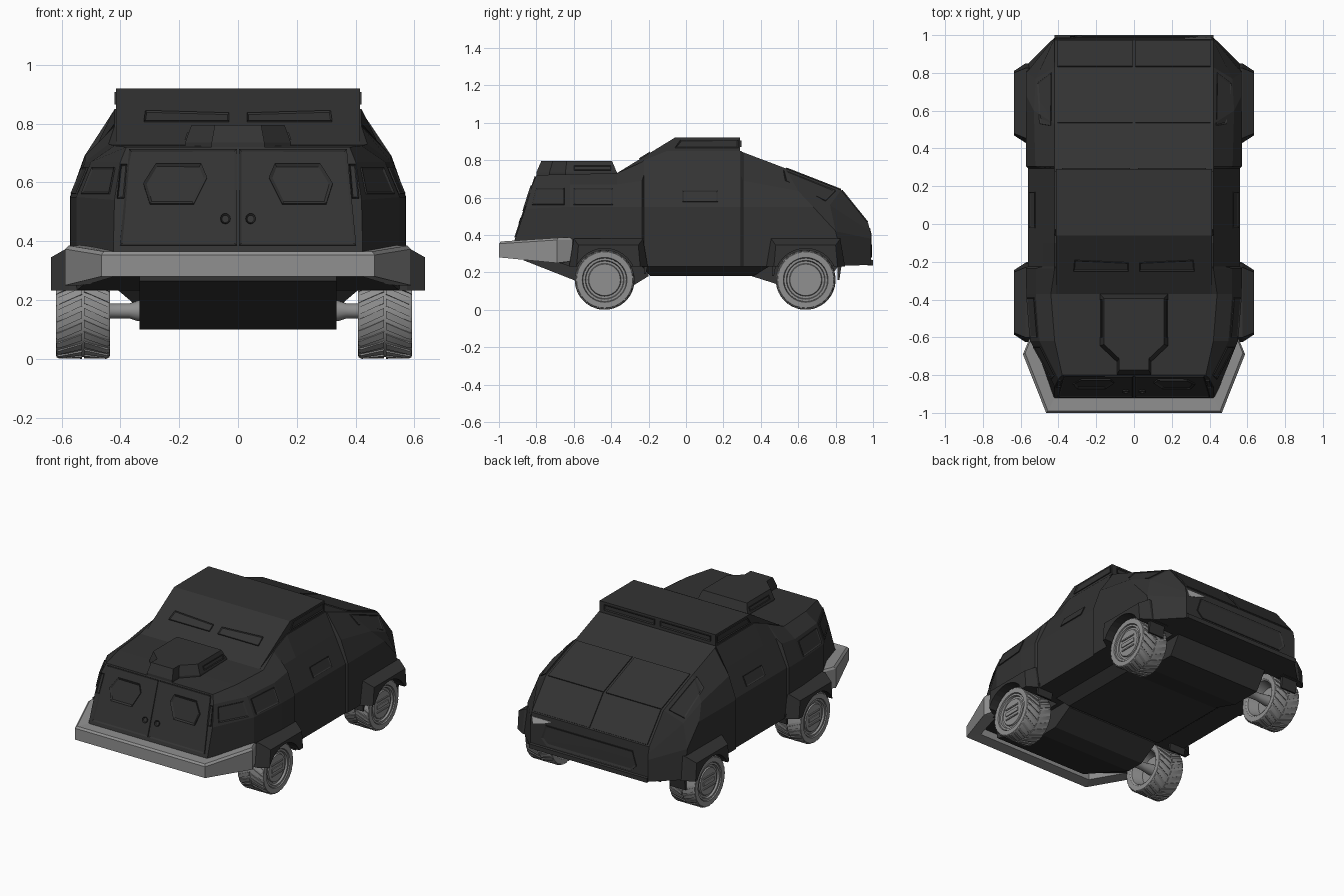
import bpy, bmesh, math
from mathutils import Vector
from mathutils.bvhtree import BVHTree

cube = bpy.data.objects.get("Cube")
if cube:
    bpy.data.objects.remove(cube, do_unlink=True)


def material(name, value):
    mat = bpy.data.materials.new(name)
    mat.use_nodes = True
    colour = (value, value, value, 1)
    mat.diffuse_color = colour
    mat.node_tree.nodes["Principled BSDF"].inputs["Base Color"].default_value = colour
    return mat


ARMOUR = material("charcoal armour", .033)
STEEL = material("steel grey", .28)
LAMP = material("lamp pale grey", .45)


def loft(bm, rings):
    """Skin a list of closed rings and cap both ends."""
    rows = [[bm.verts.new(p) for p in ring] for ring in rings]
    count = len(rows[0])
    for low, high in zip(rows, rows[1:]):
        for i in range(count):
            j = (i + 1) % count
            bm.faces.new((low[i], low[j], high[j], high[i]))
    bm.faces.new(rows[0][::-1])
    bm.faces.new(rows[-1])


def finish(bm, name, mat, smooth=False):
    bmesh.ops.recalc_face_normals(bm, faces=bm.faces)
    mesh = bpy.data.meshes.new(name)
    bm.to_mesh(mesh)
    bm.free()
    mesh.materials.append(mat)
    obj = bpy.data.objects.new(name, mesh)
    bpy.context.collection.objects.link(obj)
    if smooth:
        bpy.ops.object.select_all(action='DESELECT')
        obj.select_set(True)
        bpy.context.view_layer.objects.active = obj
        bpy.ops.object.shade_smooth_by_angle(angle=math.radians(30))
    return obj


def flip(ring):
    return [(-x, y, z) for x, y, z in ring]


def circle(x, y, z, r, n=32):
    return [(x, y + r * math.cos(math.tau * i / n), z + r * math.sin(math.tau * i / n))
            for i in range(n)]


trees = []

# Hull: half sections running sill, belt, shoulder, roof edge
def section(y, sill, shoulder, roof):
    return [(sill, y, .232), (sill, y, .55), (shoulder[0], y, shoulder[1]), (roof[0], y, roof[1])]


door = (.483, .72)
stations = [
    [(.425, -.93, .33), (.42, -.86, .54), (.4, -.82, .67), (.38, -.8, .72)],
    section(-.62, .55, (.5, .67), (.42, .725)),
    section(-.37, .57, (.52, .67), (.44, .73)),
    section(-.235, .572, (.52, .69), (.42, .79)),
    section(-.225, .562, door, (.42, .8)),
    section(-.1, .562, door, (.42, .85)),
    section(.295, .562, door, (.42, .848)),
    section(.305, .572, (.522, .69), (.42, .842)),
    [(.57, .68, .232), (.57, .68, .55), (.53, .6, .635), (.42, .53, .757)],
    [(.57, .84, .235), (.57, .8, .42), (.52, .77, .56), (.42, .83, .64)],
    [(.42, .988, .24), (.42, .988, .38), (.42, .985, .42), (.42, .975, .46)]]
bm = bmesh.new()
loft(bm, [half + flip(half)[::-1] for half in stations])
trees.append(BVHTree.FromBMesh(bm))
hull = finish(bm, "hull", ARMOUR)


def prism(name, profile, width):
    bm = bmesh.new()
    loft(bm, [[(x, y, z) for y, z in profile] for x in (-width, width)])
    trees.append(BVHTree.FromBMesh(bm))
    return finish(bm, name, ARMOUR)


# Raised cabin roof with sloping windscreen
prism("cabin_roof", [(-.37, .7), (-.37, .73), (-.06, .92), (.29, .92), (.29, .75)], .414)

# Underside and rear sill
prism("front_skid_plate", [(-.87, .33), (-.87, .265), (-.45, .1), (-.33, .1), (-.2, .18), (-.2, .26)], .335)
prism("rear_axle_housing", [(.35, .25), (.35, .18), (.54, .12), (.74, .12), (.83, .26)], .335)
prism("rear_sill", [(.97, .237), (1, .237), (1, .265), (.97, .275)], .42)
bm = bmesh.new()
loft(bm, [[(x, a, z), (x, b, z), (-x, b, z), (-x, a, z)]
          for x, a, b, z in ((.41, -.24, .45, .235), (.345, -.19, .36, .18))])
finish(bm, "belly_plate", ARMOUR)

# Fenders
bm = bmesh.new()
for y in (-.415, .64):
    half = [[(x, y - low, .232), (x, y - high, top), (x, y + high, top), (x, y + low, .232)]
            for x, low, high, top in ((.45, .21, .185, .38), (.575, .21, .185, .38), (.636, .17, .16, .345))]
    loft(bm, half)
    loft(bm, [flip(r) for r in half])
fenders = finish(bm, "fenders", ARMOUR)

# Wheel wells cut from hull and fenders
WHEEL_Y, WHEEL_Z = (-.435, .64), .16
bm = bmesh.new()
for y in WHEEL_Y:
    for s in (-1, 1):
        loft(bm, [circle(s * x, y, WHEEL_Z, .168) for x in (.36, .75)])
cutter = finish(bm, "wheel_well_cutter", ARMOUR)
cutter.hide_render = True
for obj in (hull, fenders):
    mod = obj.modifiers.new("wells", 'BOOLEAN')
    mod.operation, mod.solver, mod.object = 'DIFFERENCE', 'EXACT', cutter
    bpy.context.view_layer.objects.active = obj
    bpy.ops.object.modifier_apply(modifier=mod.name)
bpy.data.objects.remove(cutter, do_unlink=True)

# Wrap-around front bumper
bm = bmesh.new()
half = [[(ox, oy, low), (ox, oy, high - .012), (ox * .98, oy * .99, high), (ix, iy, high), (ix, iy, low)]
        for ox, oy, ix, iy, low, high in ((.555, -.61, .52, -.61, .26, .385),
                                          (.588, -.69, .52, -.65, .25, .385),
                                          (.465, -1, .42, -.92, .28, .365))]
loft(bm, half + [flip(r) for r in half[::-1]])
finish(bm, "front_bumper", STEEL)

# Roof hatch on the nose
outline = [(.18, -.37), (.18, -.645), (.09, -.73), (.09, -.8)]
outline += [(-x, y) for x, y in outline[::-1]]
bm = bmesh.new()
loft(bm, [[(x * k, -.58 + (y + .58) * k, z) for x, y in outline]
          for k, z in ((1, .7), (1, .735), (.88, .795))])
trees.append(BVHTree.FromBMesh(bm))
finish(bm, "roof_hatch", ARMOUR)


def cast(view, a, b, s):
    start, way = {"front": ((a * s, -3, b), (0, 1, 0)), "rear": ((a * s, 3, b), (0, -1, 0)),
                  "top": ((a * s, b, 3), (0, 0, -1)), "side": ((3 * s, a, b), (-s, 0, 0))}[view]
    hits = [t.ray_cast(Vector(start), Vector(way)) for t in trees]
    return min((h for h in hits if h[0]), key=lambda h: h[3])[0], Vector(way)


def panel(name, view, points, rim=.01, rise=.006, mat=ARMOUR, sides=(1, -1)):
    """Thin plate laid on the bodywork; a rim gives it a sunken middle."""
    bm = bmesh.new()
    for s in sides:
        hits = [cast(view, a, b, s) for a, b in points]
        spots, way = [h[0] for h in hits], hits[0][1]
        face = bm.faces.new([bm.verts.new(p) for p in spots])
        face.normal_update()
        if face.normal.dot(way) > 0:
            face.normal_flip()
            face.normal_update()
        out = face.normal.copy()
        new = bmesh.ops.extrude_discrete_faces(bm, faces=[face])["faces"][0]
        bmesh.ops.translate(bm, verts=new.verts, vec=out * rise)
        new.normal_update()
        if rim:
            bmesh.ops.inset_individual(bm, faces=[new], thickness=rim, depth=-rise * .8)
    mesh = bpy.data.meshes.new(name)
    bm.to_mesh(mesh)
    bm.free()
    mesh.materials.append(mat)
    bpy.context.collection.objects.link(bpy.data.objects.new(name, mesh))


def box(a, b, c, d):
    return [(a, c), (b, c), (b, d), (a, d)]


# Nose doors, their windows and knobs
panel("front_doors", "front", [(.004, .385), (.402, .385), (.37, .712), (.004, .712)], .012)
panel("front_door_windows", "front",
      [(.15, .525), (.3, .525), (.322, .595), (.28, .662), (.125, .662), (.105, .615)], .012, .009)
panel("front_pillar_slots", "front", [(.387, .545), (.412, .545), (.4, .66), (.378, .66)], .006, .009)
panel("door_knobs", "front", [(.043 + .017 * math.cos(i * math.pi / 6), .475 + .017 * math.sin(i * math.pi / 6))
                              for i in range(12)], .005, .0095)

# Windscreen, side and roof openings
panel("windscreen_slits", "front", [(.03, .805), (.32, .805), (.315, .84), (.03, .832)], .007)
panel("front_side_windows", "side", [(-.82, .56), (-.65, .56), (-.65, .65), (-.8, .65)])
panel("mid_side_windows", "side", box(-.6, -.39, .56, .65))
panel("door_slits", "side", box(-.02, .17, .575, .635))
panel("cabin_side_vents", "side", [(-.06, .865), (.28, .865), (.28, .908), (-.03, .908)], .009)
panel("cabin_rear_vents", "rear", box(.02, .38, .87, .905), .008)
panel("hatch_side_slots", "side", box(-.6, -.4, .745, .77), .006, .005)

# Rear deck slabs, grille and lamp
panel("rear_deck_covers", "top", box(.008, .405, .535, .828), 0)
panel("rear_lower_covers", "top", box(.008, .405, .832, .97), 0)
panel("rear_quarter_panels", "side", [(.52, .745), (.8, .635), (.745, .58), (.53, .69)], .01, .005)
panel("rear_grille", "rear", [(-.3, .28), (.3, .28), (.34, .32), (.31, .41), (-.31, .41), (-.34, .32)],
      .014, .006, sides=(1,))
panel("rear_lamp", "rear", [(.335, .412), (.4, .395), (.41, .438), (.27, .438)], 0, .004, LAMP, (1,))

# Pointed flaps beside the wheels
bm = bmesh.new()
for y, low in ((-.225, .19), (.46, .18), (.81, .16)):
    for s in (-1, 1):
        loft(bm, [[(s * .46, y, z), (s * .57, y, z), (s * .57, y + wide, z), (s * .46, y + wide, z)]
                  for wide, z in ((.01, low), (.025, .26))])
finish(bm, "wheel_flaps", ARMOUR)


# Wheels: lathed tyre with chevron lugs, hollow back, dished rim, hub bar
def wheel(name, x, y, s):
    def place(ring):
        return [(x + s * px, y + py, WHEEL_Z + pz) for px, py, pz in ring]

    def lathe(bm, profile):
        loft(bm, [place(circle(px, 0, 0, r)) for px, r in profile])

    bm = bmesh.new()
    lathe(bm, [(-.02, .09), (-.085, .11), (-.092, .12), (-.092, .15), (-.086, .154),
               (.086, .154), (.092, .15), (.092, .12), (.07, .114)])
    for side in (-1, 1):
        for i in range(24):
            rings = []
            for px, turn, r in ((.004, 0, .16), (.08, .22, .16), (.09, .25, .155)):
                a = math.tau * i / 24 + turn + (.06 if side > 0 else 0)
                rings.append(place([(side * px, q * math.cos(a + w), q * math.sin(a + w))
                                    for q, w in ((r - .02, -.08), (r, -.08), (r, .08), (r - .02, .08))]))
            loft(bm, rings)
    finish(bm, name + "_tyre", STEEL, True)
    bm = bmesh.new()
    lathe(bm, [(.05, .116), (.086, .116), (.086, .104), (.074, .1), (.074, .088), (.082, .084), (.082, .01)])
    for low, high in ((-.012, .012), (.03, .038), (-.038, -.03)):
        loft(bm, [place([(px, -.055, low), (px, .055, low), (px, .055, high), (px, -.055, high)])
                  for px in (.07, .088)])
    finish(bm, name + "_rim", STEEL, True)


for end, y in zip(("front", "rear"), WHEEL_Y):
    wheel(end + "_left_wheel", .5, y, 1)
    wheel(end + "_right_wheel", -.527, y, -1)
    bm = bmesh.new()
    loft(bm, [circle(px, y, WHEEL_Z + .003, r, 16) for px, r in
              ((-.5, .035), (-.43, .025), (-.37, .025), (-.34, .035), (.34, .035), (.37, .025), (.43, .025), (.49, .035))])
    finish(bm, end + "_axle", STEEL, True)
